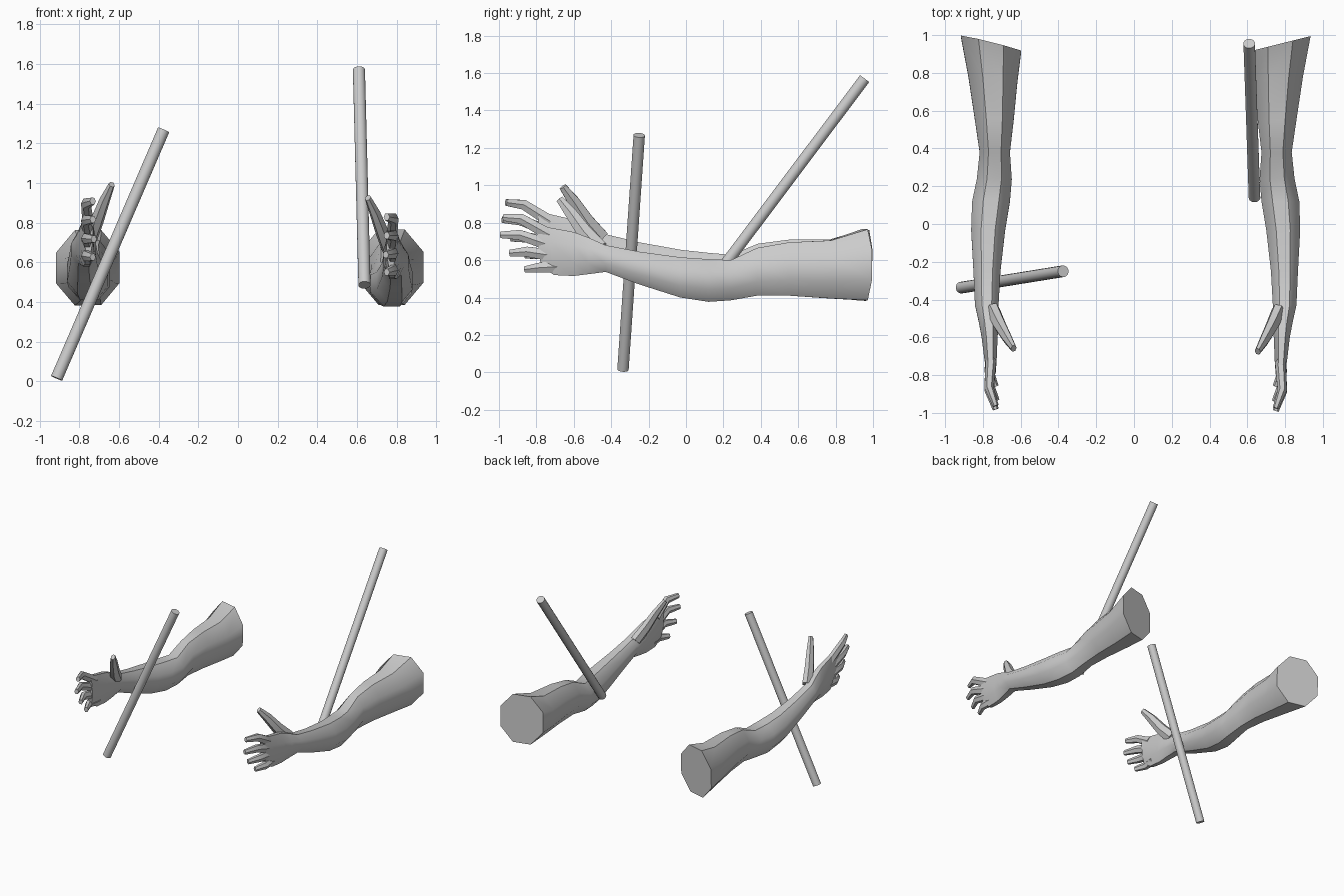
import bpy, bmesh, math
from mathutils import Vector, Matrix

if "Cube" in bpy.data.objects:
    bpy.data.objects.remove(bpy.data.objects["Cube"])

skin = bpy.data.materials.new("light grey")
skin.diffuse_color = (0.6, 0.6, 0.6, 1)
skin.use_nodes = True
skin.node_tree.nodes["Principled BSDF"].inputs["Base Color"].default_value = skin.diffuse_color


def finish(name, bm, matrix, flip=False):
    bm.transform(matrix)
    bmesh.ops.recalc_face_normals(bm, faces=bm.faces)
    me = bpy.data.meshes.new(name)
    bm.to_mesh(me)
    bm.free()
    me.materials.append(skin)
    ob = bpy.data.objects.new(name, me)
    bpy.context.collection.objects.link(ob)
    bpy.context.view_layer.objects.active = ob
    ob.select_set(True)
    bpy.ops.object.shade_smooth_by_angle(angle=math.radians(42))
    ob.select_set(False)


def loft(rings):
    """Skin a list of point rings and cap both ends."""
    bm = bmesh.new()
    loops = [[bm.verts.new(p) for p in r] for r in rings]
    n = len(loops[0])
    for a, b in zip(loops, loops[1:]):
        for i in range(n):
            bm.faces.new((a[i], a[(i + 1) % n], b[(i + 1) % n], b[i]))
    bm.faces.new(loops[0])
    bm.faces.new(loops[-1])
    return bm


def tube(points, radii, sides, squash=1.0):
    """Tapered tube along a path."""
    pts = [Vector(p) for p in points]
    rings = []
    for i, (p, r) in enumerate(zip(pts, radii)):
        d = (pts[min(i + 1, len(pts) - 1)] - pts[max(i - 1, 0)]).normalized()
        u = d.cross(Vector((1, 0, 0))).normalized()
        v = d.cross(u)
        ang = [2 * math.pi * (k + 0.5) / sides for k in range(sides)]
        rings.append([p + u * r * math.cos(a) + v * r * squash * math.sin(a) for a in ang])
    return loft(rings)


# Arm stations from shoulder to knuckles: y, inner x, outer x, bottom z, top z, end slant
ARM = [
    (0.955, 0.615, 0.935, 0.385, 0.765, 0.25),
    (0.77, 0.635, 0.895, 0.395, 0.705, 0.10),
    (0.55, 0.655, 0.86, 0.41, 0.695, 0),
    (0.38, 0.675, 0.835, 0.41, 0.665, 0),
    (0.24, 0.665, 0.85, 0.385, 0.60, 0),
    (0.12, 0.675, 0.875, 0.377, 0.605, 0),
    (-0.03, 0.70, 0.88, 0.40, 0.615, 0),
    (-0.25, 0.725, 0.868, 0.47, 0.645, 0),
    (-0.43, 0.735, 0.86, 0.537, 0.68, 0),
    (-0.52, 0.735, 0.84, 0.525, 0.72, 0),
    (-0.60, 0.74, 0.825, 0.515, 0.75, 0),
    (-0.72, 0.745, 0.81, 0.52, 0.775, 0.0),
    (-0.79, 0.75, 0.795, 0.565, 0.80, 0.0),
]


def arm_rings():
    rings = []
    for y, xi, xo, zb, zt, slant in ARM:
        cx, cz, rx, rz = (xi + xo) / 2, (zb + zt) / 2, (xo - xi) / 2, (zt - zb) / 2
        ring = []
        for k in range(8):
            a = 2 * math.pi * (k + 0.5) / 8
            dx, dz = rx * math.cos(a) / 0.924, rz * math.sin(a) / 0.924
            # knuckle line runs back towards the little finger
            lean = -0.12 * dz if y < -0.7 else 0
            ring.append((cx + dx, y + slant * dx + lean, cz + dz))
        rings.append(ring)
    return rings


# Fingers: base, knuckle and tip
FINGERS = {
    "index_finger": ((0.775, -0.73, 0.735), (0.785, -0.88, 0.82), (0.75, -0.975, 0.828)),
    "middle_finger": ((0.775, -0.73, 0.68), (0.785, -0.89, 0.735), (0.75, -0.99, 0.735)),
    "ring_finger": ((0.775, -0.72, 0.625), (0.785, -0.85, 0.645), (0.745, -0.94, 0.638)),
    "little_finger": ((0.775, -0.68, 0.565), (0.785, -0.78, 0.56), (0.75, -0.86, 0.55)),
}
THUMB = ((0.765, -0.46, 0.66), (0.73, -0.54, 0.745), (0.69, -0.615, 0.85), (0.655, -0.675, 0.925))

# The left arm mirrors the right one and is raised slightly from the shoulder
pivot = Vector((0, 0.9, 0.58))
raised = (Matrix.Translation(pivot + Vector((0.018, 0, 0))) @ Matrix.Rotation(-0.043, 4, 'X')
          @ Matrix.Translation(-pivot) @ Matrix.Scale(-1, 4, (1, 0, 0)))
for side, m in (("right", Matrix.Identity(4)), ("left", raised)):
    finish(side + "_arm", loft(arm_rings()), m)
    for name, path in FINGERS.items():
        finish(f"{side}_{name}", tube(path, (0.036, 0.031, 0.02), 6, 0.8), m)
    finish(side + "_thumb", tube(THUMB, (0.05, 0.046, 0.036, 0.022), 6, 0.75), m)

# Two straight sticks
for name, a, b in (("left_stick", (-0.915, -0.337, 0.015), (-0.375, -0.25, 1.268)),
                   ("right_stick", (0.638, 0.14, 0.485), (0.61, 0.955, 1.57))):
    finish(name, tube((a, b), (0.031, 0.031), 16), Matrix.Identity(4))
